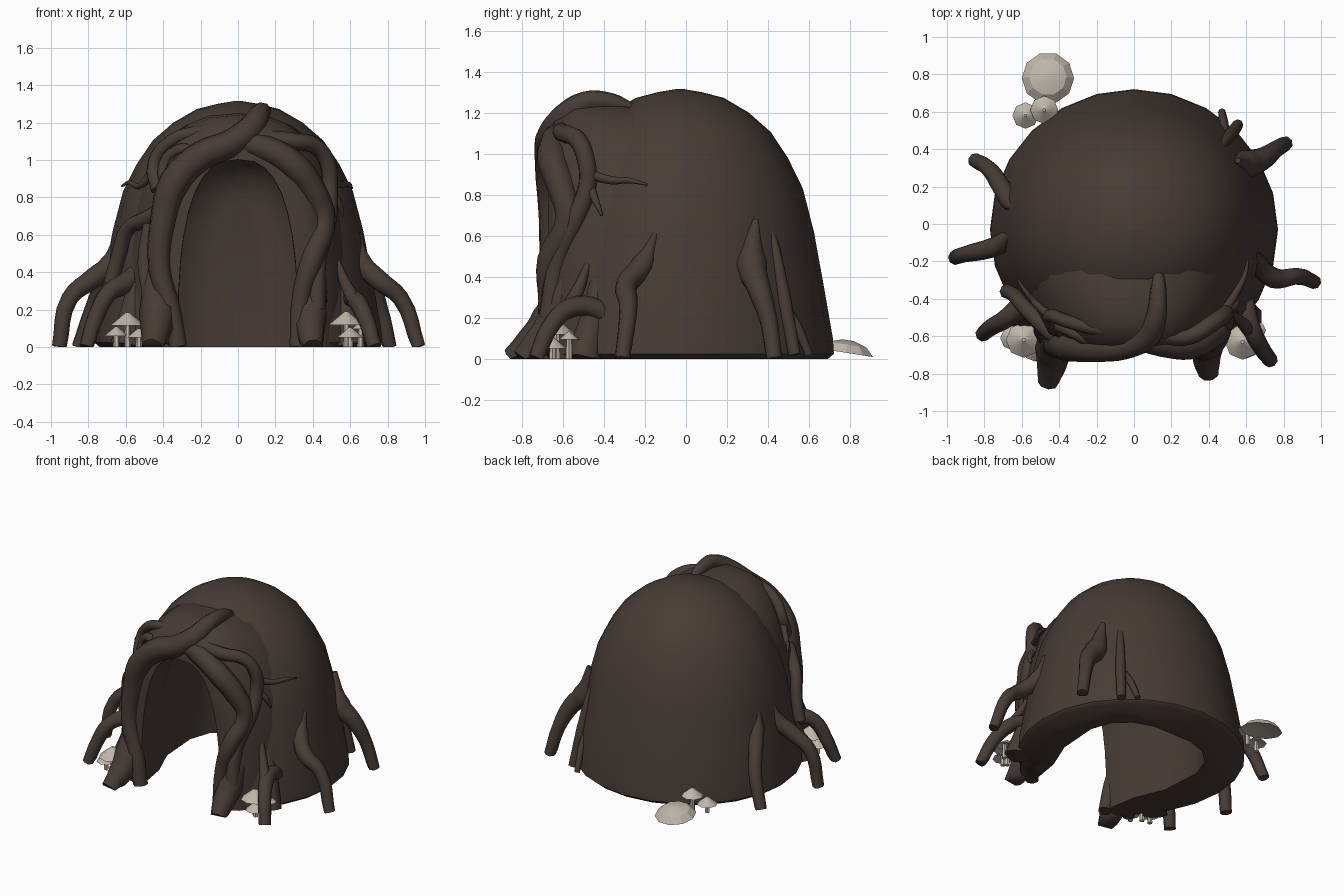
import bpy, bmesh, math
from mathutils import Vector
from mathutils.bvhtree import BVHTree

if "Cube" in bpy.data.objects:
    bpy.data.objects.remove(bpy.data.objects["Cube"])


def material(name, rgb):
    m = bpy.data.materials.new(name)
    m.diffuse_color = (*rgb, 1)
    m.use_nodes = True
    m.node_tree.nodes["Principled BSDF"].inputs["Base Color"].default_value = m.diffuse_color
    return m


BARK = material("dark_bark", (0.063, 0.045, 0.036))
PALE = material("pale_mushroom", (0.52, 0.47, 0.40))


def activate(ob):
    bpy.ops.object.select_all(action='DESELECT')
    ob.select_set(True)
    bpy.context.view_layer.objects.active = ob


def smooth(ob, angle=45):
    activate(ob)
    bpy.ops.object.shade_smooth_by_angle(angle=math.radians(angle))


def skin(name, rings, mat):
    """Bridge equal rings of points into a closed solid."""
    bm = bmesh.new()
    rows = [[bm.verts.new(p) for p in ring] for ring in rings]
    n = len(rows[0])
    for a, b in zip(rows, rows[1:]):
        for i in range(n):
            j = (i + 1) % n
            bm.faces.new((a[i], a[j], b[j], b[i]))
    bm.faces.new(rows[0])
    bm.faces.new(rows[-1])
    bmesh.ops.recalc_face_normals(bm, faces=bm.faces)
    me = bpy.data.meshes.new(name)
    bm.to_mesh(me)
    bm.free()
    me.materials.append(mat)
    ob = bpy.data.objects.new(name, me)
    bpy.context.collection.objects.link(ob)
    return ob


def lathe(name, profile, segs, mat, centre=(0, 0, 0), ys=1.0):
    cx, cy, cz = centre
    ang = [2 * math.pi * i / segs for i in range(segs)]
    return skin(name, [[(cx + r * math.cos(a), cy + r * ys * math.sin(a), cz + z)
                        for a in ang] for r, z in profile], mat)


def arch(y, hw, top, base, n=18):
    """Rounded doorway outline at depth y."""
    pts = [(hw, y, base)]
    for i in range(n + 1):
        t = math.pi * i / n
        c, s = math.cos(t), max(0.0, math.sin(t))
        pts.append((math.copysign(abs(c) ** 0.75, c) * hw, y, 0.02 + (top - 0.02) * s ** 0.75))
    return pts + [(-hw, y, base)]


# Dome with a slightly tucked-in base, and the hood that frames the doorway
dome = lathe("dome", [(0.74, 0), (0.77, 0.025), (0.765, 0.10), (0.715, 0.38), (0.67, 0.62),
                      (0.615, 0.83), (0.54, 0.98), (0.455, 1.105), (0.345, 1.2),
                      (0.22, 1.272), (0.11, 1.3), (0.02, 1.315)], 24, BARK, (0, -0.03, 0), 0.975)
hood = skin("door_hood", [arch(y, w, t, 0) for y, w, t in
                          [(-0.67, 0.41, 1.10), (-0.64, 0.46, 1.17), (-0.54, 0.53, 1.24),
                           (-0.42, 0.58, 1.25), (-0.25, 0.63, 1.24), (0, 0.61, 1.16)]], BARK)

# Outer surface that the creeping roots follow
bpy.context.view_layer.update()
dg = bpy.context.evaluated_depsgraph_get()
trees = [BVHTree.FromObject(o, dg) for o in (dome, hood)]


def front_y(x, z):
    hits = [t.ray_cast(Vector((x, -3, z)), Vector((0, 1, 0)))[0] for t in trees]
    ys = [h.y for h in hits if h]
    return min(ys) if ys else -0.4


# Hollow chamber with a doorway, cut from both
chamber = skin("chamber_cutter", [arch(y, w, t, -0.1) for y, w, t in
                                  [(-1, 0.33, 1.01), (-0.6, 0.32, 1.0), (-0.42, 0.35, 1.0),
                                   (-0.2, 0.44, 1.04), (0.1, 0.46, 1.05), (0.25, 0.41, 1.0),
                                   (0.35, 0.30, 0.92), (0.40, 0.16, 0.8)]], BARK)
for ob in (dome, hood):
    mod = ob.modifiers.new("hollow", 'BOOLEAN')
    mod.operation, mod.solver, mod.object = 'DIFFERENCE', 'EXACT', chamber
    activate(ob)
    bpy.ops.object.modifier_apply(modifier=mod.name)
    smooth(ob)
bpy.data.objects.remove(chamber)


def root(name, pts):
    """Tapered tube through (x, y, z, radius); y None lies on the front surface."""
    cu = bpy.data.curves.new(name, 'CURVE')
    cu.dimensions, cu.bevel_depth, cu.bevel_resolution = '3D', 1.0, 2
    cu.resolution_u, cu.use_fill_caps = 4, True
    sp = cu.splines.new('BEZIER')
    sp.bezier_points.add(len(pts) - 1)
    for bp, (x, y, z, r) in zip(sp.bezier_points, pts):
        bp.co = (x, front_y(x, z) if y is None else y, z)
        bp.radius = r
        bp.handle_left_type = bp.handle_right_type = 'AUTO'
    cu.materials.append(BARK)
    ob = bpy.data.objects.new(name, cu)
    bpy.context.collection.objects.link(ob)
    activate(ob)
    bpy.ops.object.convert(target='MESH')
    ob = bpy.context.view_layer.objects.active
    for v in ob.data.vertices:
        v.co.z = max(0.0, v.co.z)
    smooth(ob, 50)


# Stilt roots spreading from the base, fading into the dome at the top
root("right_back_stilt", [(.555, .34, .68, .015), (.60, .32, .46, .08), (.69, .35, .36, .06),
                          (.76, .40, .20, .045), (.81, .43, .0, .04)])
root("right_stilt", [(.65, -.15, .61, .012), (.66, -.21, .46, .055), (.75, -.29, .36, .055),
                     (.87, -.28, .26, .045), (.965, -.31, .0, .038)])
root("right_front_stilt", [(.61, -.36, .17, .03), (.60, -.43, .24, .05), (.63, -.56, .25, .05),
                           (.68, -.66, .16, .045), (.73, -.73, .0, .04)])
root("right_front_ridge", [(.53, -.48, .46, .015), (.57, -.52, .35, .03), (.62, -.57, .25, .04)])
root("left_front_stilt", [(-.52, -.38, .45, .03), (-.59, -.43, .35, .06), (-.69, -.51, .29, .05),
                          (-.76, -.55, .16, .045), (-.81, -.59, .0, .04)])
root("left_stilt", [(-.655, -.06, .58, .015), (-.68, -.09, .45, .055), (-.77, -.13, .37, .055),
                    (-.90, -.16, .26, .045), (-.955, -.18, .0, .04)])
root("left_back_stilt", [(-.64, .08, .60, .015), (-.66, .12, .46, .055), (-.71, .20, .36, .05),
                         (-.77, .29, .22, .045), (-.85, .34, .0, .04)])
root("back_runner", [(.43, .37, .76, .01), (.48, .43, .55, .025), (.52, .48, .28, .035), (.555, .53, .02, .03)])
root("back_runner_fork", [(.49, .46, .3, .015), (.48, .54, .16, .025), (.47, .60, .02, .02)])

# Thick feet at the sides of the doorway
root("right_door_foot", [(.44, -.54, .50, .03), (.41, -.60, .32, .075), (.39, -.65, .17, .09),
                         (.39, -.73, .07, .075), (.40, -.80, .0, .055)])
root("left_door_foot", [(-.43, -.56, .52, .03), (-.43, -.60, .34, .08), (-.43, -.66, .18, .10),
                        (-.44, -.76, .07, .08), (-.46, -.85, .0, .055)])
root("right_side_flare", [(.50, -.42, .56, .01), (.55, -.44, .27, .06), (.60, -.50, .0, .09)])
root("left_side_flare", [(-.50, -.42, .56, .01), (-.55, -.44, .27, .06), (-.60, -.50, .0, .09)])

# Roots creeping around the doorway
root("left_arch_root", [(-.32, -.68, .0, .05), (-.36, None, .20, .055), (-.42, None, .42, .06), (-.40, None, .68, .07),
                        (-.34, None, .88, .085), (-.20, -.66, 1.02, .08), (-.04, -.65, 1.09, .075),
                        (.07, -.60, 1.17, .07), (.12, -.49, 1.25, .055), (.13, -.36, 1.25, .045), (.13, -.27, 1.22, .03)])
root("right_arch_root", [(-.06, -.60, 1.11, .05), (.15, -.64, 1.06, .07), (.30, None, .97, .075), (.40, None, .84, .07),
                         (.46, None, .68, .06), (.40, None, .48, .06), (.34, None, .28, .05), (.32, -.68, .0, .045)])
root("right_upper_root", [(.12, -.60, 1.12, .04), (.30, -.60, 1.10, .045), (.42, -.53, 1.07, .045),
                          (.48, -.49, .98, .045), (.49, -.48, .85, .045), (.48, -.54, .68, .05),
                          (.43, -.63, .46, .045), (.42, -.67, .2, .05)])
root("right_twig", [(.48, -.47, .90, .025), (.55, -.36, .87, .02), (.59, -.28, .87, .014), (.61, -.19, .85, .006)])
root("right_small_twig", [(.49, -.47, .84, .025), (.54, -.44, .77, .018), (.56, -.41, .70, .007)])
root("left_upper_root", [(-.02, -.57, 1.16, .04), (-.20, -.56, 1.15, .035), (-.36, -.52, 1.10, .035),
                         (-.45, -.49, .98, .035), (-.42, -.56, .84, .045)])
root("left_inner_loop", [(-.22, -.63, 1.04, .04), (-.33, -.58, 1.05, .03), (-.40, -.55, .96, .03), (-.37, -.60, .84, .04)])
root("left_twig", [(-.45, -.49, .95, .025), (-.53, -.42, .86, .018), (-.58, -.36, .88, .012), (-.62, -.30, .86, .006)])
root("left_branch_root", [(-.38, -.63, .74, .05), (-.50, -.53, .68, .045), (-.59, -.44, .63, .04),
                          (-.64, -.38, .48, .04), (-.68, -.36, .34, .04)])
root("left_low_root", [(-.48, None, .66, .03), (-.50, None, .45, .04), (-.47, None, .25, .045), (-.49, -.64, .0, .04)])


def mushroom(name, x, y, h, r):
    lathe(name + "_stem", [(.018, 0), (.014, h * .8)], 6, PALE, (x, y, 0))
    cap = lathe(name + "_cap", [(r * .2, .015), (r, 0), (r * .55, r * .38), (r * .1, r * .75)],
                8, PALE, (x, y, h - r * .7))
    smooth(cap, 30)


# Mushroom clusters
for i, (x, y, h, r) in enumerate([(-.59, -.62, .18, .095), (-.65, -.61, .105, .065), (-.53, -.67, .095, .065),
                                  (.58, -.63, .185, .095), (.60, -.65, .10, .07), (.655, -.57, .13, .05),
                                  (-.58, .58, .11, .07), (-.48, .61, .16, .075)]):
    mushroom("mushroom_%d" % (i + 1), x, y, h, r)

# Fallen large cap behind the dome
cap = lathe("fallen_cap", [(.03, .02), (.14, 0), (.10, .04), (.03, .062)], 10, PALE)
cap.location = (-.46, .78, .03)
cap.rotation_euler = (math.radians(-9), 0, 0)
smooth(cap, 25)
